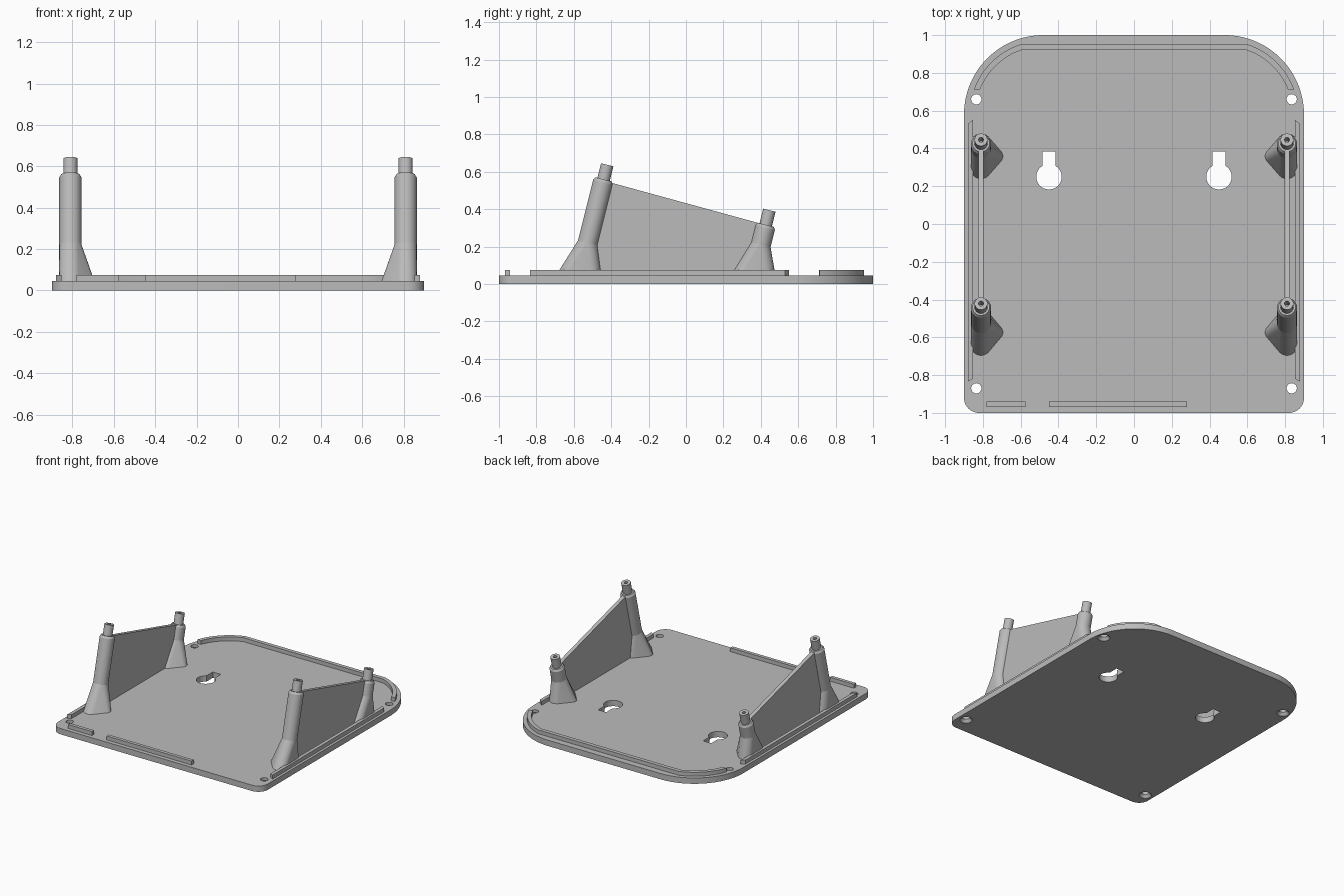
import bpy, bmesh
from math import sin, cos, radians
from mathutils import Matrix, Vector

cube = bpy.data.objects.get("Cube")
if cube:
    bpy.data.objects.remove(cube, do_unlink=True)

grey = bpy.data.materials.new("plain grey")
grey.use_nodes = True
colour = (0.5, 0.5, 0.5, 1)
grey.diffuse_color = colour
grey.node_tree.nodes["Principled BSDF"].inputs["Base Color"].default_value = colour


def finish(name, bm):
    """Turn a bmesh into a named object with sharp-edged smooth shading."""
    bmesh.ops.recalc_face_normals(bm, faces=bm.faces)
    mesh = bpy.data.meshes.new(name)
    bm.to_mesh(mesh)
    bm.free()
    mesh.materials.append(grey)
    obj = bpy.data.objects.new(name, mesh)
    bpy.context.collection.objects.link(obj)
    smooth(obj)
    return obj


def smooth(obj):
    bpy.ops.object.select_all(action="DESELECT")
    obj.select_set(True)
    bpy.context.view_layer.objects.active = obj
    bpy.ops.object.shade_smooth_by_angle(angle=radians(30))


def arc(cx, cy, r, start, end, steps=16):
    angles = [radians(start + (end - start) * i / steps) for i in range(steps + 1)]
    return [(cx + r * cos(a), cy + r * sin(a)) for a in angles]


def prism(name, outline, low, high, along_x=False):
    """Extrude an outline along z, or a (y, z) outline along x."""
    bm = bmesh.new()
    place = (lambda p, h: (h, *p)) if along_x else (lambda p, h: (*p, h))
    face = bm.faces.new([bm.verts.new(place(p, low)) for p in outline])
    new = bmesh.ops.extrude_face_region(bm, geom=[face])["geom"]
    shift = Vector(place((0, 0), high - low))
    bmesh.ops.translate(bm, vec=shift, verts=[v for v in new if isinstance(v, bmesh.types.BMVert)])
    return finish(name, bm)


def lathe(name, profile, matrix, sides=32):
    """Revolve (radius, height) points about local z."""
    bm = bmesh.new()
    verts = [bm.verts.new((r, 0, h)) for r, h in profile]
    edges = [bm.edges.new(pair) for pair in zip(verts, verts[1:])]
    bmesh.ops.spin(bm, geom=verts + edges, axis=(0, 0, 1), cent=(0, 0, 0),
                   angle=radians(360), steps=sides, use_duplicate=False)
    bmesh.ops.remove_doubles(bm, verts=bm.verts, dist=0.0001)
    bmesh.ops.transform(bm, matrix=matrix, verts=bm.verts)
    return finish(name, bm)


TOP = 0.045
RIM = 0.075

# Base plate with tight front corners and wide back corners
plate = prism("base_plate",
              arc(0.82, -0.92, 0.08, -90, 0) + arc(0.48, 0.58, 0.42, 0, 90, 28)
              + arc(-0.48, 0.58, 0.42, 90, 180, 28) + arc(-0.82, -0.92, 0.08, 180, 270),
              0, TOP)

# Countersunk screw holes and keyhole hangers
cutters = []
for x in (-0.835, 0.835):
    for y in (-0.87, 0.66):
        cutters.append(lathe("screw_cutter", [(0, -0.01), (0.053, -0.01), (0.027, 0.022),
                                              (0.027, 0.1), (0, 0.1)],
                             Matrix.Translation((x, y, 0))))
for x in (-0.45, 0.45):
    keyhole = arc(x, 0.25, 0.067, 121, 419, 32) + [(x + 0.0345, 0.384), (x - 0.0345, 0.384)]
    cutters.append(prism("keyhole_cutter", keyhole, -0.1, 0.1))
for cutter in cutters:
    cutter.hide_render = True
    cut = plate.modifiers.new("hole", "BOOLEAN")
    cut.operation = "DIFFERENCE"
    cut.solver = "EXACT"
    cut.object = cutter
bpy.context.view_layer.update()
cut_mesh = bpy.data.meshes.new_from_object(
    plate.evaluated_get(bpy.context.evaluated_depsgraph_get()))
plate.modifiers.clear()
plate.data = cut_mesh
for cutter in cutters:
    bpy.data.objects.remove(cutter, do_unlink=True)
smooth(plate)

# Locating ribs along the back and front
outer = arc(0.48, 0.58, 0.39, 20, 72) + arc(-0.48, 0.58, 0.39, 108, 160)
inner = arc(0.48, 0.58, 0.36, 21.5, 71) + arc(-0.48, 0.58, 0.36, 109, 158.5)
prism("back_rib", outer + inner[::-1], TOP - 0.005, RIM)
for name, x0, x1 in (("front_rib_short", -0.78, -0.575), ("front_rib_long", -0.45, 0.28)):
    prism(name, [(x0, -0.968), (x1, -0.968), (x1, -0.941), (x0, -0.941)], TOP - 0.005, RIM)


def post(name, side, kink_y, kink_z, length, foot_ys):
    """Tilted post with a hollow pin on top and a flared foot."""
    x = side * 0.81
    matrix = (Matrix.Translation((x, kink_y, kink_z))
              @ Matrix.Rotation(radians(-14), 4, "X"))
    tip = length + 0.08
    lathe(name, [(0.054, 0), (0.054, length - 0.015), (0.045, length), (0.034, length),
                 (0.034, tip), (0.013, tip), (0.013, length), (0, length)], matrix)
    # Foot: hull between the post's lower ring and a rounded triangle
    y0, y1 = foot_ys
    ring = [matrix @ Vector((px, py, 0)) for px, py in arc(0, 0, 0.054, 0, 348.75, 31)]
    ground = (arc(x, y0, 0.054, 0, 345, 23) + arc(x, y1, 0.054, 0, 345, 23)
              + arc(side * 0.73, (y0 + y1) / 2, 0.038, 0, 345, 23))
    bm = bmesh.new()
    for co in ring + [(px, py, TOP - 0.005) for px, py in ground]:
        bm.verts.new(co)
    hull = bmesh.ops.convex_hull(bm, input=bm.verts)
    spare = {v for v in hull["geom_interior"] + hull["geom_unused"]
             if isinstance(v, bmesh.types.BMVert)}
    bmesh.ops.delete(bm, geom=list(spare), context="VERTS")
    bmesh.ops.dissolve_limit(bm, angle_limit=radians(0.5), verts=bm.verts, edges=bm.edges)
    finish(name + "_foot", bm)


for side, word in ((1, "left"), (-1, "right")):
    # Side rib with slanted ends
    prism(word + "_rib", [(side * px, py) for px, py in
                          ((0.88, 0.53), (0.853, 0.55), (0.853, -0.82), (0.88, -0.835))],
          TOP - 0.005, RIM)
    # Tall front post and short back post
    post(word + "_front_post", side, -0.525, 0.22, 0.35, (-0.645, -0.505))
    post(word + "_back_post", side, 0.40, 0.21, 0.11, (0.29, 0.425))
    # Sloping web between the posts
    web = [(-0.52, 0.04), (-0.51, 0.22), (-0.43, 0.55), (0.41, 0.32), (0.40, 0.21), (0.41, 0.04)]
    prism(word + "_web", web, side * 0.81 - 0.0145, side * 0.81 + 0.0145, along_x=True)
